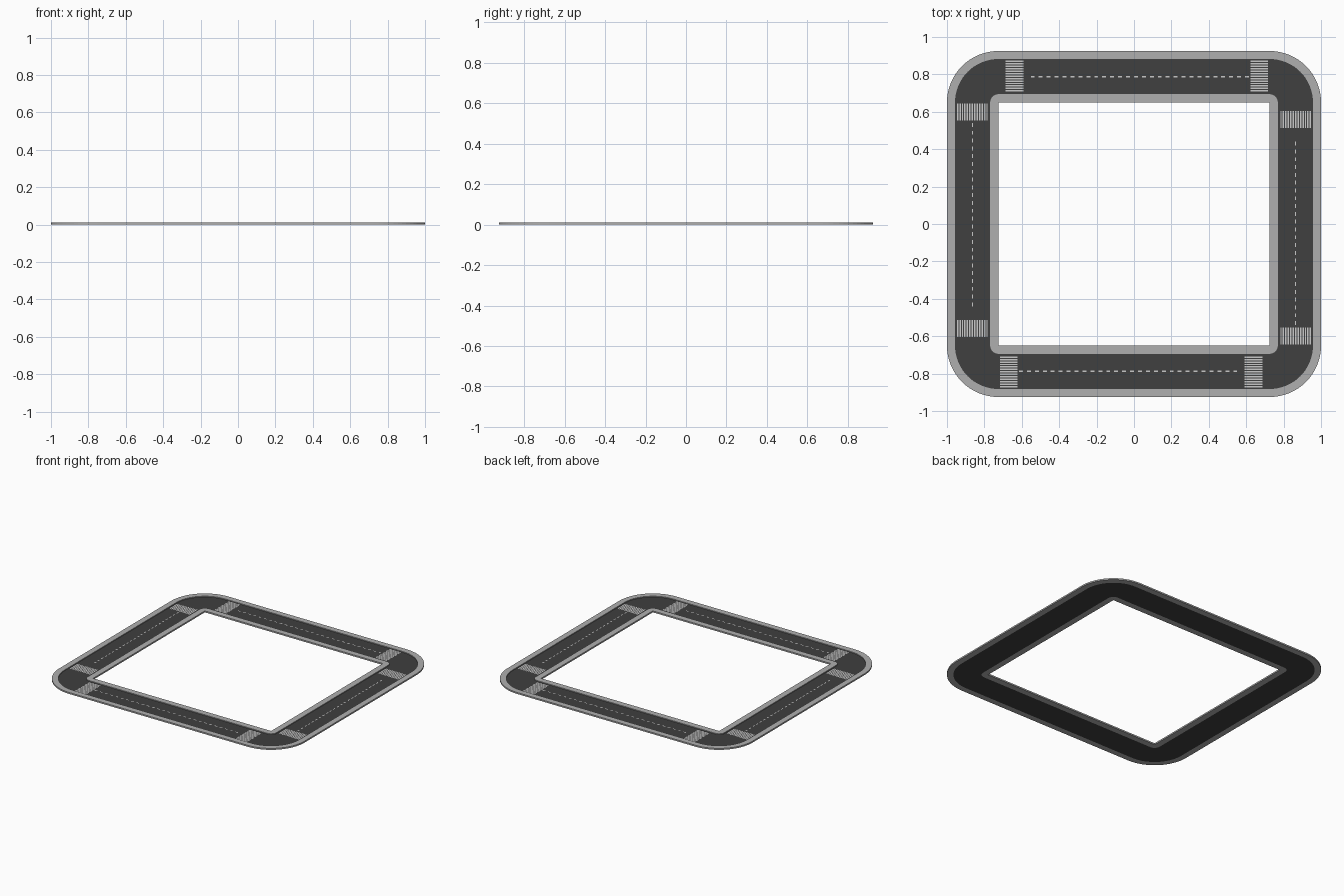
import bpy, bmesh, math

if "Cube" in bpy.data.objects:
    bpy.data.objects.remove(bpy.data.objects["Cube"])

CX, CY = 0.725, 0.65          # corner arc centres
ROAD_Z, WALK_Z = 0.005, 0.011


def material(name, v):
    m = bpy.data.materials.new(name)
    m.diffuse_color = (v, v, v, 1)
    m.use_nodes = True
    m.node_tree.nodes["Principled BSDF"].inputs["Base Color"].default_value = m.diffuse_color
    return m


asphalt = material("asphalt", 0.05)
concrete = material("concrete", 0.43)
paint = material("paint", 0.62)


def finish(name, bm, mat):
    bmesh.ops.remove_doubles(bm, verts=bm.verts, dist=1e-5)
    bmesh.ops.recalc_face_normals(bm, faces=bm.faces)
    me = bpy.data.meshes.new(name)
    bm.to_mesh(me)
    bm.free()
    me.materials.append(mat)
    ob = bpy.data.objects.new(name, me)
    bpy.context.collection.objects.link(ob)
    return ob


def outline(r, seg=16):
    pts = []
    for q, (sx, sy) in enumerate([(1, 1), (-1, 1), (-1, -1), (1, -1)]):
        for i in range(seg + 1):
            a = (q + i / seg) * math.pi / 2
            pts.append((sx * CX + r * math.cos(a), sy * CY + r * math.sin(a)))
    return pts


def ring(name, r0, r1, top, mat):
    """Solid rounded-rectangle band between two corner radii."""
    bm = bmesh.new()
    loops = [[bm.verts.new((x, y, z)) for x, y in outline(r)]
             for r, z in ((r0, 0), (r1, 0), (r1, top), (r0, top))]
    n = len(loops[0])
    for k in range(4):
        a, b = loops[k], loops[(k + 1) % 4]
        for i in range(n):
            j = (i + 1) % n
            bm.faces.new((a[i], a[j], b[j], b[i]))
    return finish(name, bm, mat)


# Road and raised sidewalks
ring("road", 0.044, 0.232, ROAD_Z, asphalt)
ring("outer_sidewalk", 0.232, 0.275, WALK_Z, concrete)
ring("inner_sidewalk", 0.0, 0.044, WALK_Z, concrete)


def painted(name, rects):
    """Flat painted rectangles, repeated by a half turn for the opposite side."""
    z = ROAD_Z + 0.0006
    for suffix, s in (("a", 1), ("b", -1)):
        bm = bmesh.new()
        for x0, x1, y0, y1 in rects:
            bm.faces.new([bm.verts.new((s * x, s * y, z)) for x, y in
                          ((x0, y0), (x1, y0), (x1, y1), (x0, y1))])
        finish(f"{name}_{suffix}", bm, paint)


def bars(start, end, count, fill):
    step = (end - start) / (count - 1 + fill)
    return [(start + i * step, start + (i + fill) * step) for i in range(count)]


# Crosswalks: back side pair, then left side pair
for i, (x0, x1) in enumerate([(-0.687, -0.592), (0.623, 0.717)]):
    painted(f"back_crosswalk_{i}",
            [(x0, x1, a, b) for a, b in bars(0.708, 0.873, 13, 0.6)])
for i, (y0, y1) in enumerate([(0.553, 0.645), (-0.605, -0.513)]):
    painted(f"side_crosswalk_{i}",
            [(a, b, y0, y1) for a, b in bars(-0.947, -0.782, 13, 0.6)])

# Dashed centre lines
W = 0.0035
painted("back_centre_line",
        [(a, b, 0.788 - W, 0.788 + W) for a, b in bars(-0.552, 0.615, 28, 0.5)])
painted("side_centre_line",
        [(-0.863 - W, -0.863 + W, a, b) for a, b in bars(-0.44, 0.54, 24, 0.5)])
